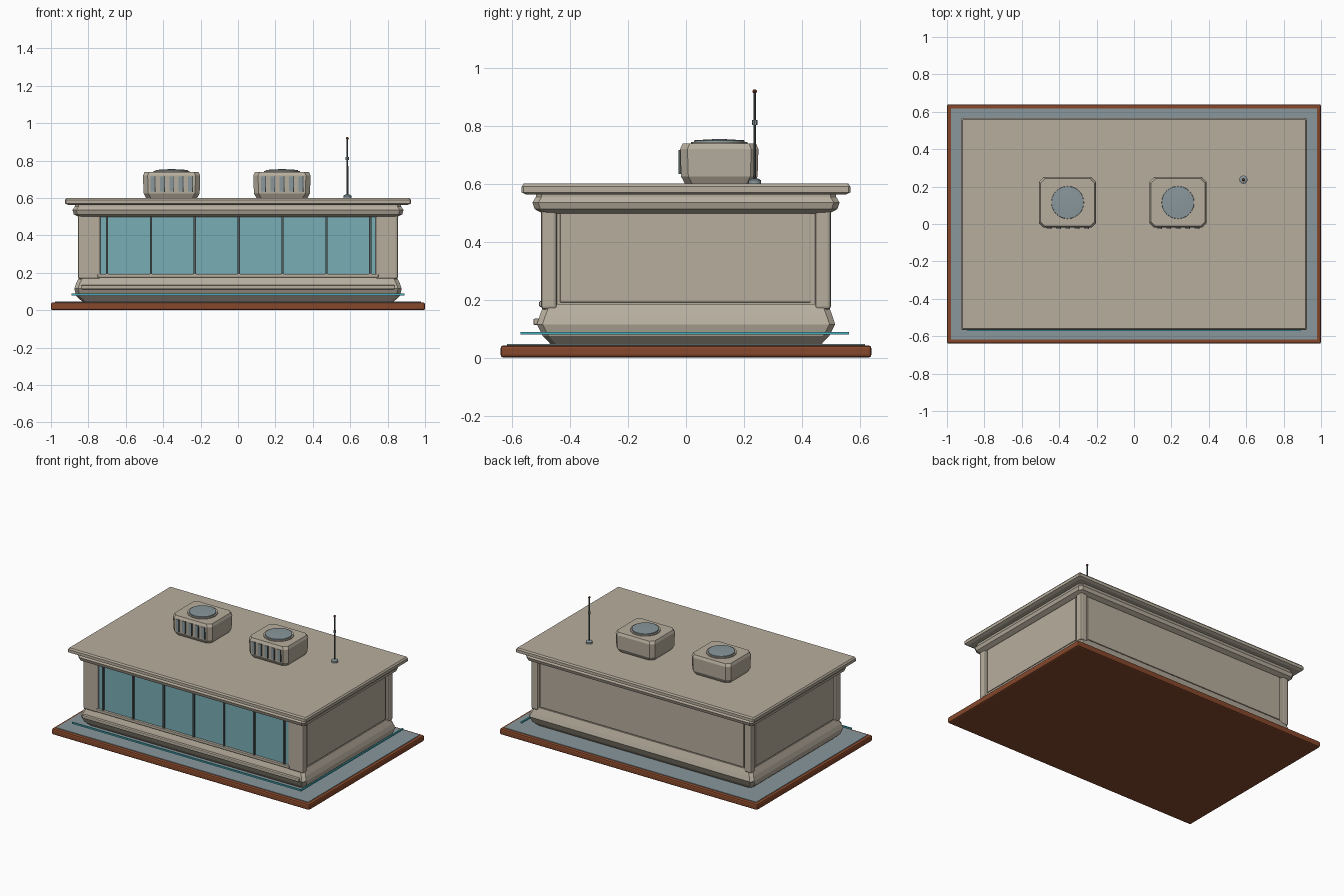
import bpy, bmesh
from math import radians

cube = bpy.data.objects.get("Cube")
if cube:
    bpy.data.objects.remove(cube, do_unlink=True)


def material(name, r, g, b):
    m = bpy.data.materials.new(name)
    m.use_nodes = True
    m.diffuse_color = (r, g, b, 1)
    m.node_tree.nodes["Principled BSDF"].inputs["Base Color"].default_value = (r, g, b, 1)
    return m


STONE = material("warm stone", 0.47, 0.42, 0.34)
GLASS = material("teal glass", 0.19, 0.42, 0.46)
PAVING = material("blue grey", 0.25, 0.31, 0.33)
BRICK = material("brick brown", 0.24, 0.065, 0.025)
METAL = material("dark metal", 0.09, 0.11, 0.11)
CYAN = material("bright cyan", 0.06, 0.42, 0.50)


def finish(name, bm, mat, bevel=0, smooth=False):
    bmesh.ops.recalc_face_normals(bm, faces=bm.faces)
    me = bpy.data.meshes.new(name)
    bm.to_mesh(me)
    bm.free()
    me.materials.append(mat)
    ob = bpy.data.objects.new(name, me)
    bpy.context.collection.objects.link(ob)
    if bevel:
        mod = ob.modifiers.new("edges", "BEVEL")
        mod.width = bevel
        mod.segments = 2
    if smooth:
        bpy.ops.object.select_all(action="DESELECT")
        ob.select_set(True)
        bpy.context.view_layer.objects.active = ob
        bpy.ops.object.shade_smooth_by_angle(angle=radians(40))
    return ob


def box(name, x, y, z, mat, bevel=0):
    """Box from (low, high) ranges on each axis."""
    bm = bmesh.new()
    bmesh.ops.create_cube(bm, size=1)
    for v in bm.verts:
        v.co = [(lo + hi) / 2 + c * (hi - lo) for c, (lo, hi) in zip(v.co, (x, y, z))]
    return finish(name, bm, mat, bevel)


def loft(name, rings, mat, cx=0, cy=0, cut=0.02, bevel=0):
    """Stack of corner-cut rectangles, each (half x, half y, z)."""
    bm = bmesh.new()
    loops = []
    for hx, hy, z in rings:
        pts = []
        for sx, sy in ((1, 1), (-1, 1), (-1, -1), (1, -1)):
            a, b = (sx * hx, sy * (hy - cut)), (sx * (hx - cut), sy * hy)
            pts += [a, b] if sx == sy else [b, a]
        loops.append([bm.verts.new((cx + px, cy + py, z)) for px, py in pts])
    for low, high in zip(loops, loops[1:]):
        for i in range(8):
            j = (i + 1) % 8
            bm.faces.new((low[i], low[j], high[j], high[i]))
    bm.faces.new(loops[0])
    bm.faces.new(loops[-1])
    return finish(name, bm, mat, bevel)


def lathe(name, profile, x, y, mat, sides=16):
    """Turned part from (radius, z) points."""
    bm = bmesh.new()
    verts = [bm.verts.new((r, 0, z)) for r, z in profile]
    edges = [bm.edges.new(p) for p in zip(verts, verts[1:])]
    bmesh.ops.spin(bm, geom=verts + edges, cent=(0, 0, 0), axis=(0, 0, 1),
                   angle=radians(360), steps=sides)
    bmesh.ops.remove_doubles(bm, verts=bm.verts, dist=0.0002)
    bmesh.ops.translate(bm, verts=bm.verts, vec=(x, y, 0))
    return finish(name, bm, mat, smooth=True)


# Ground slab with brown kerb and paved top
box("ground_slab", (-1, 1), (-0.64, 0.64), (0, 0.042), BRICK, 0.01)
box("paving", (-0.978, 0.978), (-0.618, 0.618), (0.038, 0.046), PAVING)

# Light strips along the front and one side
box("front_light_strip", (-0.89, 0.89), (-0.572, -0.562), (0.079, 0.089), CYAN)
box("side_light_strip", (0.88, 0.89), (-0.572, 0.562), (0.079, 0.089), CYAN)

# Flared plinth, walls and corner posts
loft("plinth", [(0.83, 0.465, 0.044), (0.865, 0.495, 0.075), (0.875, 0.515, 0.115),
                (0.865, 0.505, 0.145), (0.845, 0.49, 0.185)], STONE)
box("walls", (-0.838, 0.838), (-0.478, 0.482), (0.16, 0.54), STONE)
for side, s in (("left", 1), ("right", -1)):
    for end, e, width in (("front", -1, 0.12), ("back", 1, 0.055)):
        xs = sorted((s * 0.855, s * (0.855 - width)))
        ys = sorted((e * 0.5, e * 0.445))
        box(f"{side}_{end}_post", xs, ys, (0.165, 0.52), STONE, 0.012)
    # Low raised panel on each side wall
    xs = sorted((s * 0.83, s * 0.845))
    box(f"{side}_wall_panel", xs, (-0.435, 0.43), (0.19, 0.505), STONE, 0.004)
box("back_wall_panel", (-0.79, 0.79), (0.475, 0.49), (0.19, 0.505), STONE, 0.004)

# Shop window with mullions, sill and step
box("window_glass", (-0.735, 0.735), (-0.49, -0.474), (0.19, 0.505), GLASS)
for i in range(7):
    cx = -0.7 + i * 0.2345
    box(f"mullion_{i + 1}", (cx - 0.006, cx + 0.006), (-0.5, -0.48), (0.185, 0.505), METAL)
box("window_sill", (-0.75, 0.75), (-0.507, -0.47), (0.175, 0.195), STONE, 0.004)
box("front_step", (-0.84, 0.84), (-0.527, -0.48), (0.112, 0.135), STONE, 0.006)

# Cornice and overhanging roof
loft("cornice", [(0.85, 0.495, 0.498), (0.878, 0.522, 0.512), (0.885, 0.53, 0.535),
                 (0.872, 0.518, 0.555), (0.872, 0.518, 0.568)], STONE)
loft("roof", [(0.905, 0.55, 0.562), (0.925, 0.567, 0.57), (0.925, 0.567, 0.59),
              (0.917, 0.56, 0.6)], STONE, cut=0.006)

# Two rooftop cooling units
for n, cx in (("right", -0.355), ("left", 0.235)):
    cy = 0.115
    loft(f"{n}_cooler_body", [(0.135, 0.118, 0.598), (0.15, 0.132, 0.625), (0.153, 0.135, 0.72),
                              (0.145, 0.127, 0.738)], STONE, cx, cy, cut=0.025)
    lathe(f"{n}_cooler_collar", [(0, 0.73), (0.097, 0.73), (0.097, 0.744), (0, 0.744)],
          cx, cy, STONE, 24)
    lathe(f"{n}_cooler_fan", [(0, 0.74), (0.088, 0.74), (0.086, 0.75), (0, 0.755)],
          cx, cy, PAVING, 24)
    for i in range(5):
        vx = cx + (i - 2) * 0.05
        box(f"{n}_cooler_vent_{i + 1}", (vx - 0.012, vx + 0.012), (-0.023, -0.015),
            (0.635, 0.715), PAVING)
        box(f"{n}_cooler_fin_{i + 1}", (vx + 0.009, vx + 0.014), (-0.026, -0.015),
            (0.633, 0.717), METAL)

# Antenna
ax, ay = 0.585, 0.237
lathe("antenna_foot", [(0, 0.598), (0.022, 0.598), (0.022, 0.612), (0.012, 0.618), (0, 0.618)],
      ax, ay, PAVING)
lathe("antenna_pole", [(0, 0.6), (0.005, 0.6), (0.004, 0.915), (0, 0.915)], ax, ay, METAL, 8)
lathe("antenna_collar", [(0, 0.802), (0.009, 0.802), (0.009, 0.82), (0, 0.82)], ax, ay, PAVING, 8)
lathe("antenna_tip", [(0, 0.912), (0.006, 0.914), (0.008, 0.919), (0.006, 0.924), (0, 0.926)],
      ax, ay, BRICK, 8)
